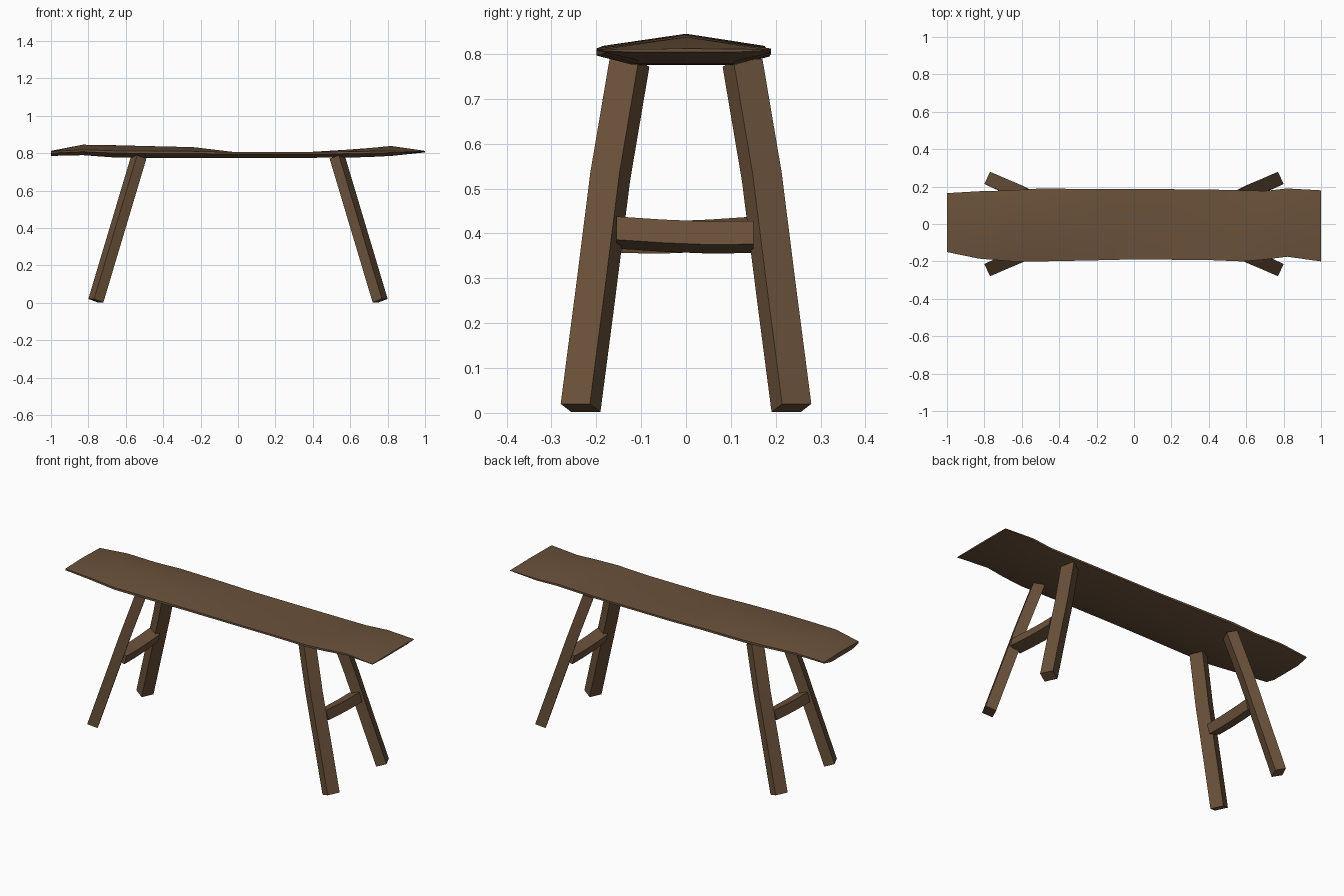
import bpy, bmesh, math
from mathutils import Vector

if "Cube" in bpy.data.objects:
    bpy.data.objects.remove(bpy.data.objects["Cube"])

wood = bpy.data.materials.new("dark brown wood")
wood.diffuse_color = (0.145, 0.083, 0.043, 1)
wood.use_nodes = True
wood.node_tree.nodes["Principled BSDF"].inputs["Base Color"].default_value = wood.diffuse_color


def loft(name, rings, smooth=None):
    """Closed solid skinned through a list of equal-length rings."""
    bm = bmesh.new()
    vs = [[bm.verts.new(p) for p in r] for r in rings]
    n = len(rings[0])
    for a, b in zip(vs, vs[1:]):
        for i in range(n):
            j = (i + 1) % n
            bm.faces.new((a[i], a[j], b[j], b[i]))
    bm.faces.new(vs[0])
    bm.faces.new(vs[-1])
    bmesh.ops.recalc_face_normals(bm, faces=bm.faces)
    me = bpy.data.meshes.new(name)
    bm.to_mesh(me)
    bm.free()
    me.materials.append(wood)
    ob = bpy.data.objects.new(name, me)
    bpy.context.collection.objects.link(ob)
    if smooth:
        bpy.ops.object.select_all(action='DESELECT')
        ob.select_set(True)
        bpy.context.view_layer.objects.active = ob
        bpy.ops.object.shade_smooth_by_angle(angle=math.radians(smooth))
    return ob


# Seat: rough-hewn plank, stations of x, front y, back y, ridge z, edge z, bottom z
stations = [
    (-1.00, -0.15, 0.165, 0.812, 0.808, 0.785),
    (-0.83, -0.185, 0.175, 0.845, 0.818, 0.789),
    (-0.65, -0.20, 0.18, 0.842, 0.812, 0.776),
    (-0.50, -0.20, 0.19, 0.838, 0.812, 0.775),
    (-0.24, -0.195, 0.187, 0.832, 0.810, 0.775),
    (-0.03, -0.19, 0.187, 0.807, 0.805, 0.775),
    (0.38, -0.192, 0.185, 0.806, 0.805, 0.775),
    (0.58, -0.20, 0.18, 0.818, 0.808, 0.776),
    (0.70, -0.19, 0.177, 0.827, 0.810, 0.779),
    (0.82, -0.175, 0.19, 0.838, 0.812, 0.785),
    (1.00, -0.20, 0.18, 0.812, 0.810, 0.804),
]
rings = []
for x, f, b, ridge, edge, low in stations:
    rim = edge - 0.35 * (edge - low)
    rings.append([(x, f, edge), (x, 0, ridge), (x, b, edge), (x, b, rim),
                  (x, b * 0.6, low), (x, f * 0.6, low), (x, f, rim)])
loft("seat", rings, 30)

# Legs: splayed square posts, slightly bowed outward
top, foot = Vector((0.53, 0.126, 0.78)), Vector((0.76, 0.235, 0.011))
axis = (foot - top).normalized()
side = Vector((-axis.y, axis.x, 0)).normalized()
thick = axis.cross(side)
for sx, xn in ((1, "right"), (-1, "left")):
    for sy, yn in ((1, "back"), (-1, "front")):
        rings = []
        for t, bow in ((0, 0), (0.33, 0.007), (0.66, 0.003), (1, 0)):
            c = top.lerp(foot, t) + Vector((0, bow, 0))
            pts = [c + side * 0.036 * u + thick * 0.029 * v
                   for u, v in ((-1, -1), (1, -1), (1, 1), (-1, 1))]
            rings.append([(p.x * sx, p.y * sy, p.z) for p in pts])
        loft(f"{yn}_{xn}_leg", rings)

# Stretchers: short sagging crossbars leaning with the legs
tilt = math.radians(17)
up = Vector((-math.sin(tilt), 0, math.cos(tilt)))
out = Vector((math.cos(tilt), 0, math.sin(tilt)))
for s, xn in ((1, "right"), (-1, "left")):
    rings = []
    for y, z in ((-0.155, 0.402), (-0.05, 0.395), (0.05, 0.391), (0.15, 0.392)):
        c = Vector((0.648, y, z))
        pts = [c + up * 0.027 * u + out * 0.034 * v
               for u, v in ((-1, -1), (1, -1), (1, 1), (-1, 1))]
        rings.append([(p.x * s, p.y * s, p.z) for p in pts])
    loft(f"{xn}_stretcher", rings)
